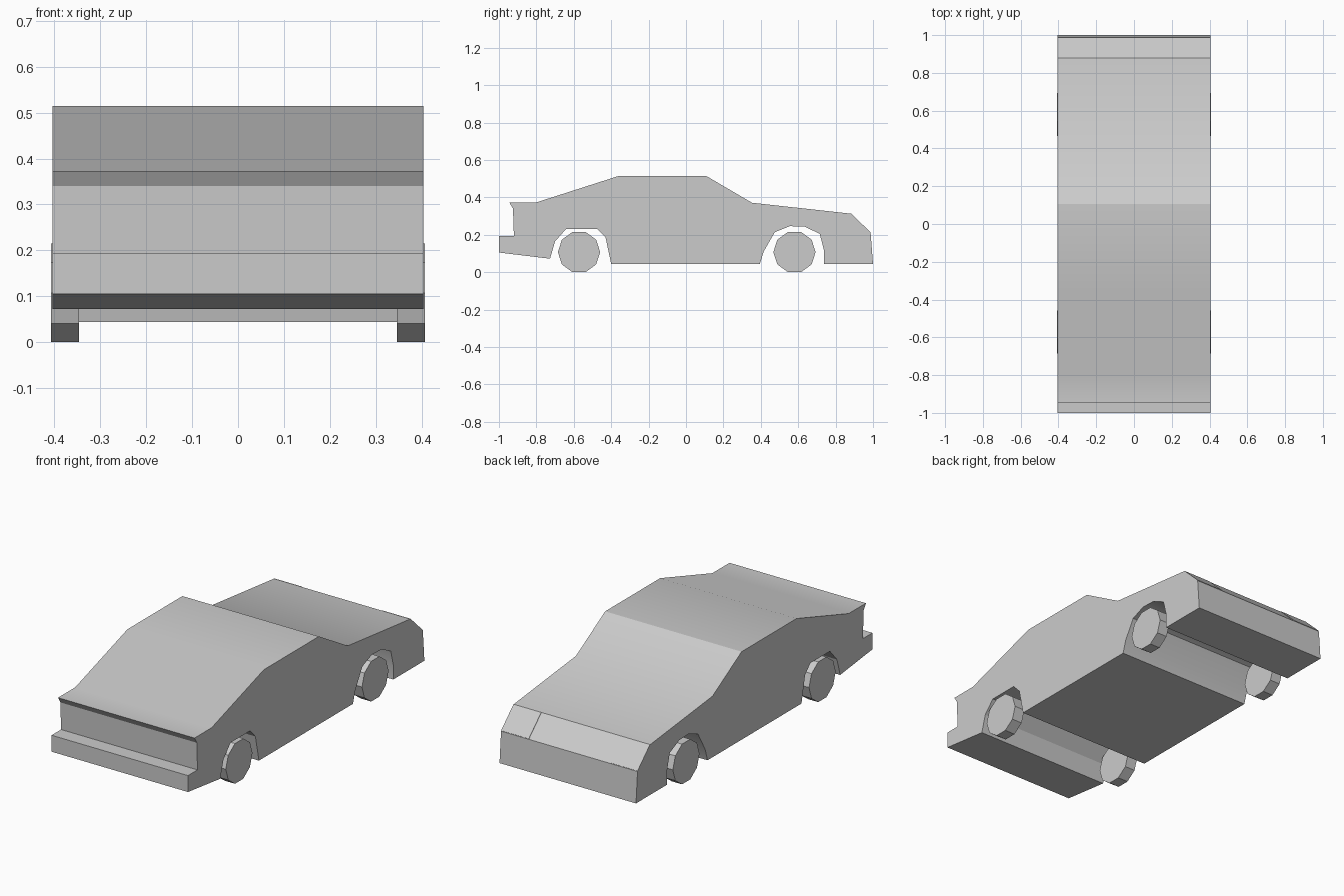
import bpy, bmesh
from math import radians, pi

cube = bpy.data.objects.get("Cube")
if cube:
    bpy.data.objects.remove(cube, do_unlink=True)

# One plain grey for the whole model
grey = bpy.data.materials.new("body grey")
grey.use_nodes = True
grey.diffuse_color = (0.6, 0.6, 0.6, 1)
grey.node_tree.nodes["Principled BSDF"].inputs["Base Color"].default_value = (0.6, 0.6, 0.6, 1)

HALF = 0.404


def finish(bm, name, angle=25):
    bmesh.ops.recalc_face_normals(bm, faces=bm.faces)
    mesh = bpy.data.meshes.new(name)
    bm.to_mesh(mesh)
    bm.free()
    mesh.materials.append(grey)
    obj = bpy.data.objects.new(name, mesh)
    bpy.context.collection.objects.link(obj)
    bpy.ops.object.select_all(action='DESELECT')
    obj.select_set(True)
    bpy.context.view_layer.objects.active = obj
    bpy.ops.object.shade_smooth_by_angle(angle=radians(angle))
    return obj


def prism(name, profile, x0, x1):
    """Side profile of (y, z) points pushed across from x0 to x1."""
    bm = bmesh.new()
    face = bm.faces.new([bm.verts.new((x0, y, z)) for y, z in profile])
    ext = bmesh.ops.extrude_face_region(bm, geom=[face])["geom"]
    verts = [v for v in ext if isinstance(v, bmesh.types.BMVert)]
    bmesh.ops.translate(bm, verts=verts, vec=(x1 - x0, 0, 0))
    bmesh.ops.triangulate(bm, faces=[f for f in bm.faces if len(f.verts) > 4])
    return finish(bm, name)


# Side outline, split into the stretches between the wheel arches
tail = [(-0.8, 0.373), (-0.945, 0.373), (-0.925, 0.34), (-0.92, 0.193),
        (-1, 0.193), (-1, 0.105), (-0.727, 0.072)]
tail_arch = [(-0.7, 0.165), (-0.64, 0.232), (-0.475, 0.232), (-0.43, 0.185)]
sill = [(-0.4, 0.044), (0.395, 0.044)]
nose_arch = [(0.415, 0.11), (0.475, 0.214), (0.555, 0.246), (0.635, 0.243),
             (0.715, 0.205), (0.737, 0.12)]
nose = [(0.737, 0.044), (1, 0.044), (0.987, 0.21), (0.88, 0.313)]
cabin = [(0.353, 0.371), (0.107, 0.515), (-0.358, 0.515)]
prism("car_body", tail + tail_arch + sill + nose_arch + nose + cabin, -HALF, HALF)

# Lamp plates lying on the sloping nose corners
lamp = [(0.88, 0.312), (0.985, 0.211), (0.987, 0.213), (0.882, 0.314)]
for side, s in (("left", 1), ("right", -1)):
    prism(side + "_lamp_plate", lamp, s * 0.24, s * HALF)

# Ten-sided wheels
for end, y in (("hood", 0.58), ("trunk", -0.572)):
    for side, s in (("left", 1), ("right", -1)):
        bm = bmesh.new()
        bmesh.ops.create_cone(bm, cap_ends=True, segments=10,
                              radius1=0.113, radius2=0.113, depth=0.061)
        for v in bm.verts:
            a, b, h = v.co
            v.co = (s * 0.3765 + h, y + b, 0.1075 + a)
        # Turn half a step when needed so that a flat side meets the ground
        low = min(v.co.z for v in bm.verts)
        if sum(abs(v.co.z - low) < 0.001 for v in bm.verts) < 4:
            from mathutils import Matrix
            bmesh.ops.rotate(bm, verts=bm.verts, cent=(s * 0.3765, y, 0.1075),
                             matrix=Matrix.Rotation(pi / 10, 3, 'X'))
        finish(bm, f"{end}_{side}_wheel")
